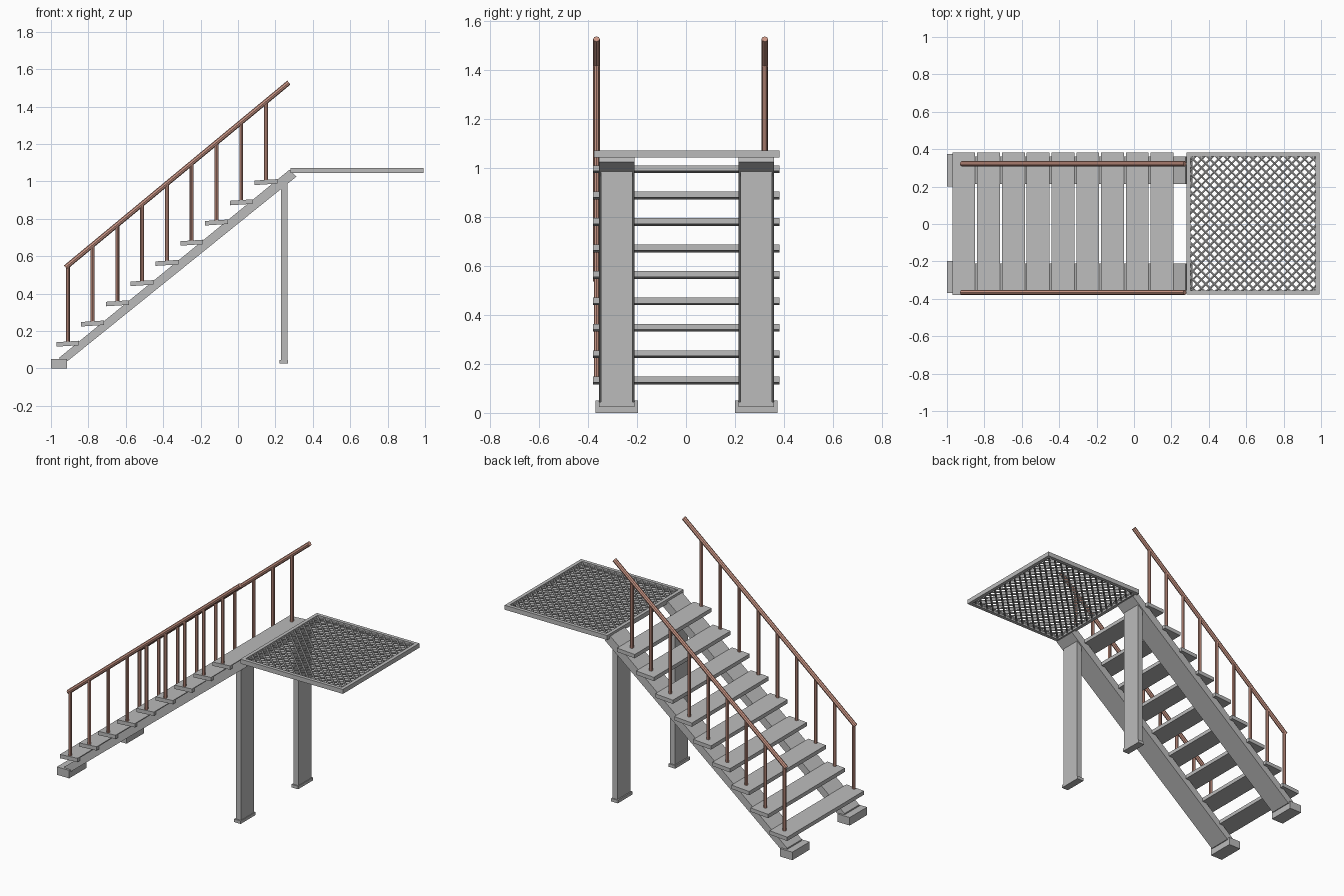
import bpy, bmesh, math
from mathutils import Vector

cube = bpy.data.objects.get("Cube")
if cube:
    bpy.data.objects.remove(cube, do_unlink=True)


def material(name, color):
    m = bpy.data.materials.new(name)
    m.diffuse_color = (*color, 1)
    m.use_nodes = True
    m.node_tree.nodes["Principled BSDF"].inputs["Base Color"].default_value = (*color, 1)
    return m


STEEL = material("grey steel", (0.5, 0.5, 0.5))
COPPER = material("copper brown", (0.6, 0.31, 0.24))


def finish(name, bm, mat):
    bmesh.ops.recalc_face_normals(bm, faces=bm.faces)
    mesh = bpy.data.meshes.new(name)
    bm.to_mesh(mesh)
    bm.free()
    mesh.materials.append(mat)
    ob = bpy.data.objects.new(name, mesh)
    bpy.context.collection.objects.link(ob)
    return ob


def prism(name, profile, y0, y1, mat=STEEL):
    """Extrude an xz outline from y0 to y1."""
    bm = bmesh.new()
    face = bm.faces.new([bm.verts.new((x, y0, z)) for x, z in profile])
    side = bmesh.ops.extrude_face_region(bm, geom=[face])["geom"]
    bmesh.ops.translate(bm, vec=(0, y1 - y0, 0),
                        verts=[v for v in side if isinstance(v, bmesh.types.BMVert)])
    return finish(name, bm, mat)


def box(name, x0, x1, y0, y1, z0, z1):
    return prism(name, [(x0, z0), (x1, z0), (x1, z1), (x0, z1)], y0, y1)


def add_rod(bm, a, b, radius, sides):
    a, b = Vector(a), Vector(b)
    d = b - a
    rod = bmesh.ops.create_cone(bm, cap_ends=True, segments=sides, radius1=radius,
                                radius2=radius, depth=d.length)
    turn = d.to_track_quat('Z', 'Y')
    for v in rod["verts"]:
        v.co = turn @ v.co + (a + b) / 2


def rod(name, a, b, radius, sides=8):
    bm = bmesh.new()
    add_rod(bm, a, b, radius, sides)
    return finish(name, bm, COPPER)


# Stringers, base blocks and columns on each side
for side, y in (("front", -0.283), ("back", 0.287)):
    prism(side + "_stringer", [(-0.955, 0.04), (-0.91, 0.04), (0.312, 1.025),
                               (0.275, 1.062), (-0.955, 0.058)], y - 0.073, y + 0.073)
    box(side + "_base_block", -1, -0.915, y - 0.086, y + 0.086, 0, 0.05)
    box(side + "_column", 0.23, 0.264, y - 0.065, y + 0.065, 0.04, 1.0)
    box(side + "_column_foot", 0.222, 0.268, y - 0.073, y + 0.073, 0.025, 0.044)

# Slightly tilted treads, each carrying two posts
STEPS, RUN, RISE = 9, 0.1325, 0.108
RAIL_Y = (("front", -0.366), ("back", 0.322))
RAIL_A, RAIL_B = (-0.922, 0.54), (0.272, 1.528)
slope = (RAIL_B[1] - RAIL_A[1]) / (RAIL_B[0] - RAIL_A[0])
for i in range(STEPS):
    x, z = -0.91 + i * RUN, 0.132 + i * RISE
    w, t, tilt = 0.061, 0.012, 0.004
    prism(f"tread_{i + 1}", [(x - w, z - t - tilt), (x + w, z - t + tilt),
                             (x + w, z + t + tilt), (x - w, z + t - tilt)], -0.38, 0.382)
    for side, y in RAIL_Y:
        top = RAIL_A[1] + (x - RAIL_A[0]) * slope
        rod(f"{side}_post_{i + 1}", (x, y, z), (x, y, top), 0.0105)

# Handrails
for side, y in RAIL_Y:
    rod(side + "_handrail", (RAIL_A[0], y, RAIL_A[1]), (RAIL_B[0], y, RAIL_B[1]), 0.0135)

# Platform frame
X0, X1, Y0, Y1, Z0, Z1, W = 0.28, 0.993, -0.377, 0.382, 1.044, 1.072, 0.022
box("platform_left_beam", X1 - W, X1, Y0, Y1, Z0, Z1)
box("platform_right_beam", X0, X0 + W, Y0, Y1, Z0, Z1)
box("platform_front_beam", X0 + W, X1 - W, Y0, Y0 + W, Z0, Z1)
box("platform_back_beam", X0 + W, X1 - W, Y1 - W, Y1, Z0, Z1)

# Diagonal mesh floor: two crossing layers of rods clipped to the frame
bm = bmesh.new()
xa, xb, ya, yb = X0 + W / 2, X1 - W / 2, Y0 + W / 2, Y1 - W / 2
pitch = 0.046
for sign, z in ((1, 1.054), (-1, 1.061)):
    lo, hi = (ya - xb, yb - xa) if sign > 0 else (ya + xa, yb + xb)
    for k in range(1, int((hi - lo) / pitch) + 1):
        c = lo + k * pitch
        # each rod follows y = sign * x + c
        ends = sorted(((ya - c) * sign, (yb - c) * sign))
        p, q = max(xa, ends[0]), min(xb, ends[1])
        if q - p > 0.01:
            add_rod(bm, (p, sign * p + c, z), (q, sign * q + c, z), 0.0062, 6)
finish("platform_mesh", bm, STEEL)
